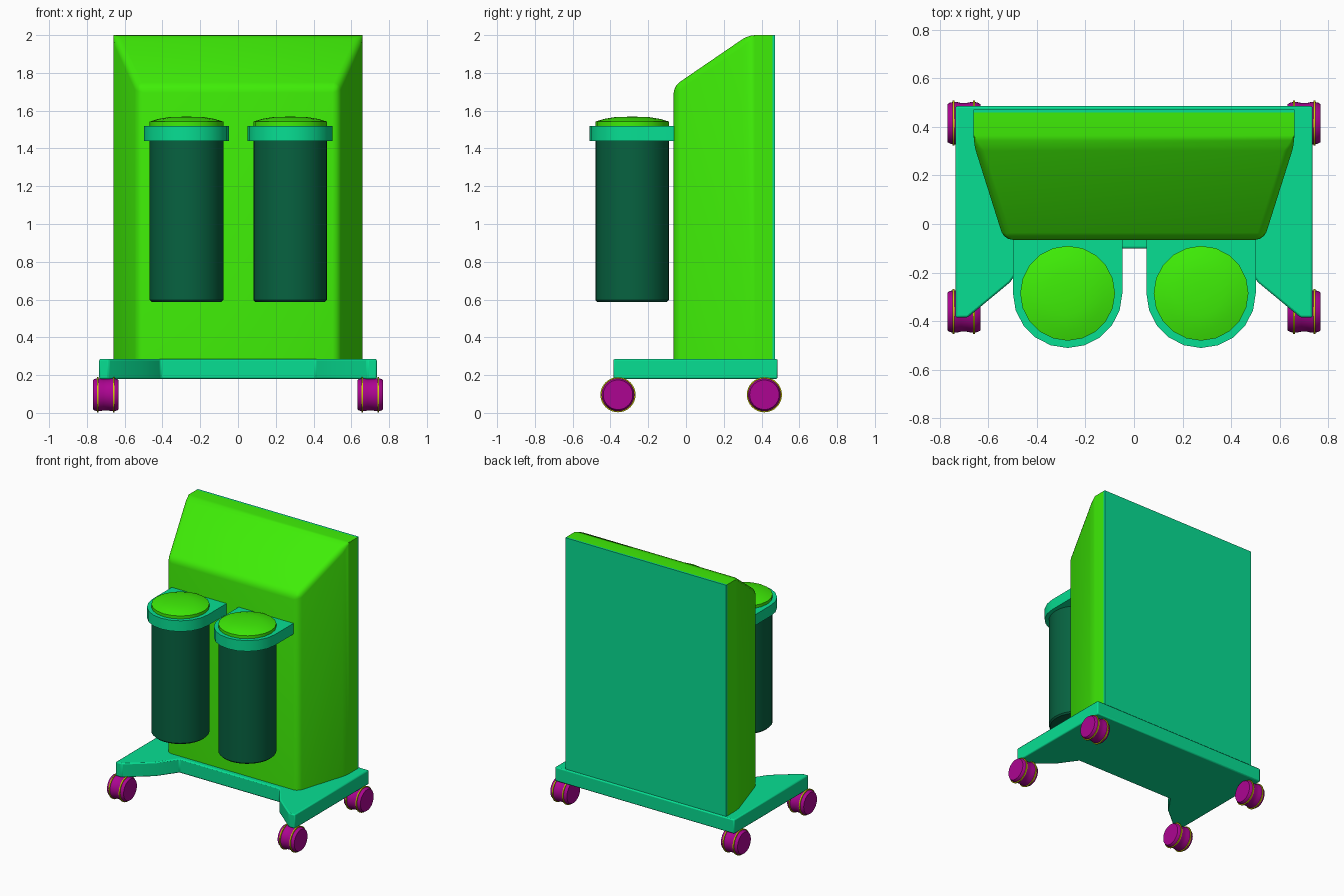
import bpy, bmesh, math
from mathutils import Matrix

if "Cube" in bpy.data.objects:
    bpy.data.objects.remove(bpy.data.objects["Cube"])


def material(name, rgb):
    """Material from a screen colour, converted to linear."""
    m = bpy.data.materials.new(name)
    m.diffuse_color = (*[c ** 2.2 for c in rgb], 1)
    m.use_nodes = True
    m.node_tree.nodes["Principled BSDF"].inputs["Base Color"].default_value = m.diffuse_color
    return m


GREEN = material("green", (0.255, 0.93, 0.06))
TEAL = material("teal", (0.06, 0.87, 0.57))
DARK = material("dark_green", (0.06, 0.385, 0.26))
PURPLE = material("purple", (0.67, 0.05, 0.565))
YELLOW = material("yellow", (0.8, 0.8, 0.05))


def finish(name, bm, mat, bevel=0, segments=2, angle=35):
    bmesh.ops.recalc_face_normals(bm, faces=bm.faces)
    me = bpy.data.meshes.new(name)
    bm.to_mesh(me)
    bm.free()
    ob = bpy.data.objects.new(name, me)
    bpy.context.collection.objects.link(ob)
    me.materials.append(mat)
    if bevel:
        b = ob.modifiers.new("bevel", 'BEVEL')
        b.width, b.segments, b.limit_method = bevel, segments, 'ANGLE'
        b.angle_limit = math.radians(25)
    bpy.ops.object.select_all(action='DESELECT')
    bpy.context.view_layer.objects.active = ob
    ob.select_set(True)
    bpy.ops.object.shade_smooth_by_angle(angle=math.radians(angle))
    return ob


def prism(outline, z0, z1):
    """Extrude an xy outline between two heights."""
    bm = bmesh.new()
    f = bm.faces.new([bm.verts.new((x, y, z0)) for x, y in outline])
    ext = bmesh.ops.extrude_face_region(bm, geom=[f])["geom"]
    bmesh.ops.translate(bm, vec=(0, 0, z1 - z0),
                        verts=[v for v in ext if isinstance(v, bmesh.types.BMVert)])
    return bm


def lathe(profile, sides, matrix):
    """Closed solid of revolution from (radius, height) pairs."""
    bm = bmesh.new()
    rings = [[bm.verts.new((r * math.cos(2 * math.pi * i / sides),
                            r * math.sin(2 * math.pi * i / sides), h))
              for i in range(sides)] for r, h in profile]
    for a, b in zip(rings, rings[1:]):
        for i in range(sides):
            j = (i + 1) % sides
            bm.faces.new((a[i], a[j], b[j], b[i]))
    bm.faces.new(rings[0])
    bm.faces.new(rings[-1])
    bm.transform(matrix)
    return bm


def mirrored(half):
    return half + [(-x, y) for x, y in reversed(half)]


# Cabinet: tapered footprint, front top edge lowered to make the slope
bm = prism(mirrored([(0.535, -0.065), (0.66, 0.33), (0.66, 0.458)]), 0.28, 2.0)
top = [v for v in bm.verts if v.co.z > 1.9]
bmesh.ops.connect_verts(bm, verts=[v for v in top if 0.3 < v.co.y < 0.4])
for v in top:
    if v.co.y < 0:
        v.co.z = 1.73
# Round every edge except those meeting the back panel
bmesh.ops.recalc_face_normals(bm, faces=bm.faces)
bmesh.ops.bevel(bm, geom=[e for e in bm.edges
                          if min(v.co.y for v in e.verts) < 0.4
                          and max(v.co.z for v in e.verts) > 0.3
                          and max(v.co.y for v in e.verts) < 0.4],
                offset=0.035, segments=3, profile=0.5, affect='EDGES', clamp_overlap=True)
finish("cabinet", bm, GREEN, angle=40)

# Back panel
finish("back_panel", prism(mirrored([(0.66, 0.458), (0.66, 0.472)]), 0.28, 2.0), TEAL)

# Base with two splayed front legs
base = mirrored([(0.41, -0.1), (0.51, -0.24), (0.685, -0.385), (0.735, -0.385), (0.735, 0.485)])
finish("base", prism(base, 0.18, 0.285), TEAL, 0.008, 2)

# Bins with collar and domed lid
for side, x in (("left", -0.273), ("right", 0.276)):
    at = Matrix.Translation((x, -0.285, 0))
    finish(side + "_bin", lathe([(0.185, 0.588), (0.195, 0.598), (0.195, 1.46)], 32, at), DARK)
    arc = [(x + 0.225 * math.cos(math.pi + math.pi * i / 10),
            -0.285 + 0.225 * math.sin(math.pi + math.pi * i / 10)) for i in range(11)]
    collar = arc + [(x + 0.225, -0.05), (x - 0.225, -0.05)]
    finish(side + "_collar", prism(collar, 1.44, 1.52), TEAL)
    finish(side + "_lid", lathe([(0.195, 1.5), (0.195, 1.542), (0.15, 1.556),
                                 (0.09, 1.566), (0.02, 1.568)], 20, at), GREEN)

# Castors with trim rings
for end, y in (("front", -0.36), ("back", 0.415)):
    for side, sx in (("left", -1), ("right", 1)):
        at = Matrix.Translation((0.7 * sx, y, 0.096)) @ Matrix.Rotation(math.pi / 2, 4, 'Y')
        wheel = [(0.078, -0.068), (0.084, -0.058), (0.087, -0.045), (0.087, -0.03), (0.083, -0.012),
                 (0.083, 0.012), (0.087, 0.03), (0.087, 0.045), (0.084, 0.058), (0.078, 0.068)]
        finish(f"{end}_{side}_wheel", lathe(wheel, 32, at), PURPLE)
        for k, dx in (("inner", -0.042), ("outer", 0.042)):
            ring = [(0.08, dx - 0.005), (0.093, dx - 0.004), (0.093, dx + 0.004), (0.08, dx + 0.005)]
            finish(f"{end}_{side}_{k}_ring", lathe(ring, 32, at), YELLOW)
